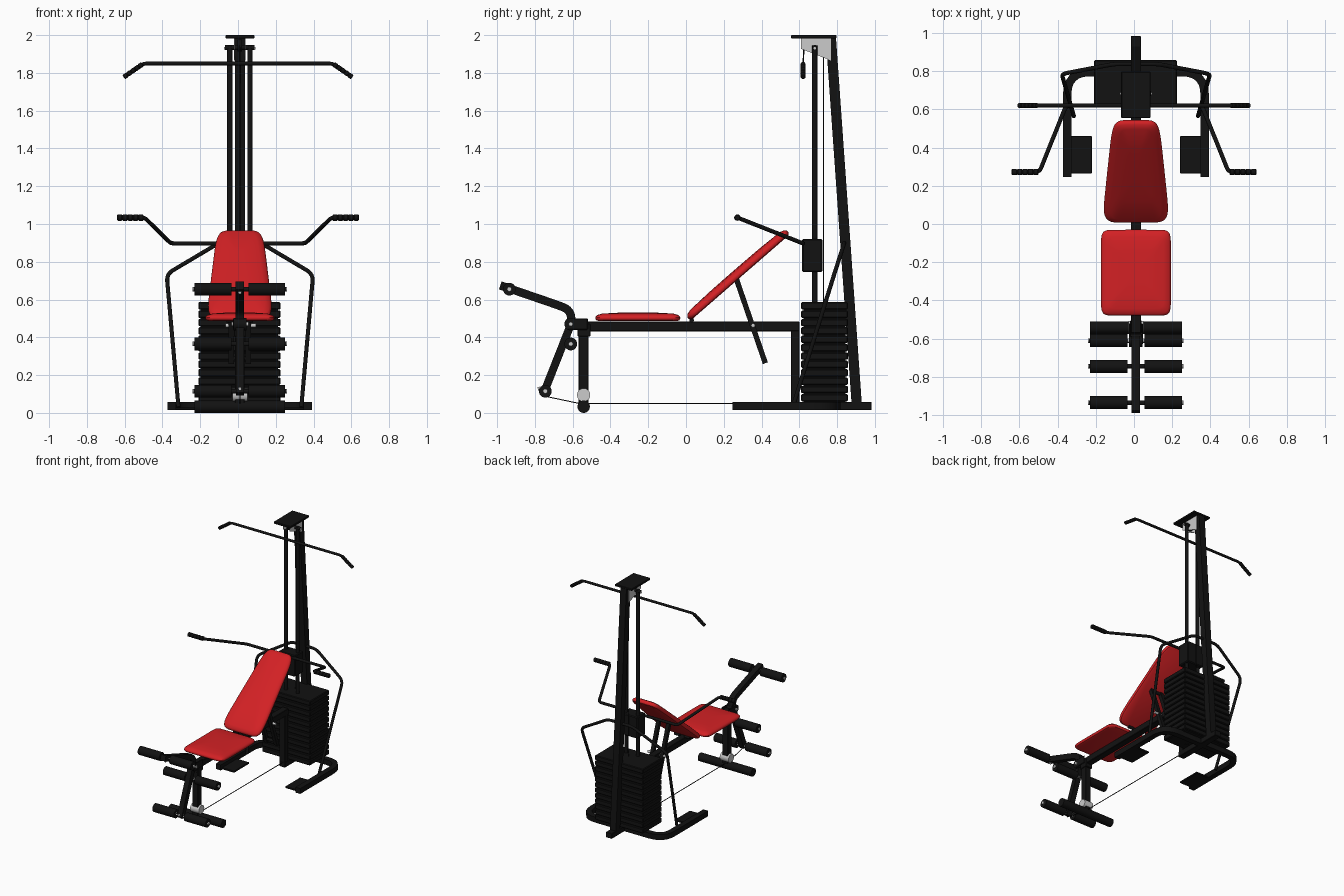
import bpy, bmesh, math
from mathutils import Vector, Matrix

if "Cube" in bpy.data.objects:
    bpy.data.objects.remove(bpy.data.objects["Cube"])

CX = 0.01  # frame centre line


def mat(name, col):
    m = bpy.data.materials.new(name)
    m.diffuse_color = (*col, 1)
    m.use_nodes = True
    m.node_tree.nodes["Principled BSDF"].inputs["Base Color"].default_value = m.diffuse_color
    return m


BLACK = mat("black_paint", (0.006, 0.006, 0.006))
RED = mat("red_vinyl", (0.65, 0.015, 0.018))
X, Y, Z = Vector((1, 0, 0)), Vector((0, 1, 0)), Vector((0, 0, 1))


def finish(bm, name, m):
    bmesh.ops.recalc_face_normals(bm, faces=bm.faces)
    me = bpy.data.meshes.new(name)
    bm.to_mesh(me)
    bm.free()
    ob = bpy.data.objects.new(name, me)
    bpy.context.collection.objects.link(ob)
    if m:
        me.materials.append(m)
    return ob


def skin(name, rings, m):
    """Closed skin over a list of equal-length point rings."""
    bm = bmesh.new()
    vs = [[bm.verts.new(p) for p in r] for r in rings]
    n = len(rings[0])
    for a, b in zip(vs, vs[1:]):
        for i in range(n):
            bm.faces.new((a[i], a[(i + 1) % n], b[(i + 1) % n], b[i]))
    bm.faces.new(vs[0])
    bm.faces.new(vs[-1])
    return finish(bm, name, m)


def box(name, x, y, z, m=BLACK, bevel=0.003):
    bm = bmesh.new()
    size = Vector((x[1] - x[0], y[1] - y[0], z[1] - z[0]))
    mid = Vector((x[0] + x[1], y[0] + y[1], z[0] + z[1])) / 2
    bmesh.ops.create_cube(bm, matrix=Matrix.Translation(mid) @ Matrix.Diagonal((*size, 1)))
    if bevel:
        bmesh.ops.bevel(bm, geom=bm.edges[:], offset=bevel, segments=1, affect='EDGES')
    return finish(bm, name, m)


def tube(name, pts, r, up=X, n=14, fillet=0.0, square=False, m=BLACK):
    """Round or square tube along a path; r is one radius or one per point."""
    pts = [Vector(p) for p in pts]
    if fillet:
        out = [pts[0]]
        for a, p, b in zip(pts, pts[1:], pts[2:]):
            s, e = p + (a - p).normalized() * fillet, p + (b - p).normalized() * fillet
            out += [s.lerp(p, t / 6).lerp(p.lerp(e, t / 6), t / 6) for t in range(7)]
        pts = out + [pts[-1]]
    rs = r if isinstance(r, list) else [r] * len(pts)
    if square:
        n, rs = 4, [q * math.sqrt(2) for q in rs]
    rings = []
    for i, p in enumerate(pts):
        t = Vector()
        if i:
            t += (p - pts[i - 1]).normalized()
        if i < len(pts) - 1:
            t += (pts[i + 1] - p).normalized()
        s = t.normalized().cross(up).normalized()
        u = s.cross(t).normalized()
        ang = [2 * math.pi * (k + 0.5) / n for k in range(n)]
        rings.append([p + (s * math.cos(a) + u * math.sin(a)) * rs[i] for a in ang])
    return skin(name, rings, m)


def xrod(name, y, z, r, x0, x1, m=BLACK, n=20):
    return tube(name, [(CX + x0, y, z), (CX + x1, y, z)], r, Z, n, m=m)


def grip(name, a, b, r, up):
    """Ridged hand grip."""
    a, b = Vector(a), Vector(b)
    prof = [(0, .75), (.03, 1)]
    for k in range(1, 5):
        prof += [(k / 5 - .03, 1), (k / 5, .78), (k / 5 + .03, 1)]
    prof += [(.97, 1), (1, .75)]
    tube(name, [a.lerp(b, t) for t, _ in prof], [r * q for _, q in prof], up)


def cushion(name, length, w_low, w_high, thick, power, mtx):
    """Padded tapered cushion: v axis is length, z is the padded side."""
    rings = []
    for s, h in [(.9, 0), (.97, .1), (.995, .25), (1, .4), (.985, .55), (.94, .72), (.8, .88), (.5, .98), (.15, 1)]:
        ring = []
        for k in range(64):
            a = 2 * math.pi * k / 64
            c, d = math.cos(a), math.sin(a)
            u = math.copysign(abs(c) ** (2 / power), c)
            v = math.copysign(abs(d) ** (2 / power), d)
            w = w_low + (w_high - w_low) * (v + 1) / 2
            inset = (1 - s) * w_low
            ring.append(mtx @ Vector((u * max(w - inset, w * .1), v * (length / 2 - (inset if s > .7 else (1 - s) * length / 2)), h * thick)))
        rings.append(ring)
    return skin(name, rings, RED)


# cushions
cushion("seat", .45, .183, .183, .045, 11, Matrix.Translation((CX, -.255, .486)))
cushion("backrest", .70, .178, .122, .05, 7,
        Matrix.Translation((CX, .287, .717)) @ Matrix.Rotation(math.atan2(.656, .755), 4, 'X'))

# floor frame: bent U tube, spine and foot plates
tube("base_u_tube", [(CX - .36, .245, .036), (CX - .36, .795, .036), (CX + .36, .795, .036), (CX + .36, .245, .036)],
     .022, Z, fillet=.12, square=True)
box("base_spine", (CX - .027, CX + .027), (.555, .983), (.014, .058))
for s in (-1, 1):
    x = sorted((CX + s * .23, CX + s * .36))
    box("foot_plate", x, (.265, .46), (.014, .028))

# bench frame
box("bench_rail", (CX - .027, CX + .027), (-.57, .60), (.432, .483))
box("rear_bench_post", (CX - .025, CX + .025), (.556, .602), (.05, .45))
box("front_leg", (CX - .025, CX + .025), (-.568, -.516), (.04, .45))
box("front_leg_gusset", (CX - .03, CX + .03), (-.575, -.505), (.405, .47))
xrod("front_foot", -.542, .033, .033, -.24, .24)
for s in (-1, 1):
    tube("backrest_strut", [(CX + s * .045, .267, .708), (CX + s * .045, .42, .263)], .014, square=True)
    xrod("backrest_hinge", .03, .49, .012, s * .02, s * .07)
xrod("strut_pivot", .355, .463, .01, -.075, .085, m=None)
xrod("strut_crossbar", .27, .70, .012, -.06, .06)
xrod("strut_lower_crossbar", .41, .29, .012, -.06, .06)

# leg developer: pivot, arms and foam rollers
for s in (-1, 1):
    x = sorted((CX + s * .028, CX + s * .036))
    box("pivot_bracket", x, (-.63, -.52), (.44, .50))
xrod("leg_pivot", -.61, .47, .034, -.035, .035)
xrod("pivot_bolt", -.61, .47, .011, -.045, .045, m=None)
tube("leg_arm_upper", [(CX, -.605, .46), (CX, -.61, .545), (CX, -.70, .578), (CX, -.983, .675)],
     .022, fillet=.045, square=True)
tube("leg_arm_lower", [(CX, -.605, .48), (CX, -.755, .10)], .021, square=True)
for y, z in [(-.935, .655), (-.61, .365), (-.745, .115)]:
    xrod("roller_axle", y, z, .012, -.245, .245)
    for s in (-1, 1):
        xrod("foam_roller", y, z, .034, s * .045, s * .24)
    xrod("axle_bolt", y, z, .012, -.25, .25, None)
for y, z in [(-.945, .64), (-.64, .39), (-.772, .13)]:
    tube("arm_screw", [(CX, y, z), (CX, y - .012, z - .003)], .009, m=None)

# low pulley and cable
xrod("low_pulley", -.542, .095, .035, -.04, .04, None, 24)
tube("low_cable", [(CX, -.755, .09), (CX, -.565, .05), (CX, .58, .048)], .003, n=6)

# upright column, guide rods and top
tube("main_column", [(CX, .905, .03), (CX, .767, 1.985)], .027, square=True)
for s in (-1, 1):
    tube("guide_rod", [(CX + s * .053, .682, .05), (CX + s * .053, .682, 1.945)], .014)
xrod("top_cross_pin", 0.682, 1.935, .013, -.078, .078)
xrod("top_pin_bolt", 0.682, 1.93, .007, -.083, .083, None)
box("top_plate", (CX - .077, CX + .077), (.555, .797), (1.983, 2.0))
outline = [(.61, 1.984), (.768, 1.984), (.768, 1.865), (.61, 1.927)]
for s in (-1, 1):
    skin("top_gusset", [[(CX + s * q, y, z) for y, z in outline] for q in (.027, .031)], None)
xrod("top_pulley", .66, 1.945, .032, -.012, .012, n=24)

# weight stack
box("stack_core", (-.198, .213), (.622, .845), (.055, .58), bevel=0)
for k in range(12):
    z = .06 + k * .0443
    box("weight_plate", (-.21, .225), (.61, .857), (z, z + .039), bevel=.005)
tube("stack_cable", [(CX, .727, .58), (CX, .727, 1.94)], .003, n=6)

# press carriage and press arm
box("press_carriage", (CX - .075, CX + .075), (.615, .722), (.745, .92), bevel=.006)
tube("press_arm", [(-.635, .272, 1.034), (-.495, .272, 1.034), (-.355, .62, .897),
                   (.355, .62, .897), (.495, .272, 1.034), (.635, .272, 1.034)], .011, Vector((0, .37, .93)), fillet=.025)
for s in (-1, 1):
    grip("press_grip", (s * .50, .272, 1.034), (s * .64, .272, 1.034), .017, Z)

# side brace tube running from the base round the column
tube("side_brace", [(CX - .325, .565, .03), (CX - .388, .785, .735), (CX - .11, .838, .90),
                    (CX + .11, .838, .90), (CX + .388, .785, .735), (CX + .325, .565, .03)], .011, Y, fillet=.04)

# overhead pull bar
tube("pull_bar", [(-.6, .62, 1.78), (-.5, .62, 1.85), (.5, .62, 1.85), (.6, .62, 1.78)], .01, Y, fillet=.02)
for s in (-1, 1):
    grip("pull_bar_grip", (s * .505, .62, 1.847), (s * .605, .62, 1.777), .0135, Y)
tube("pull_bar_cable", [(CX, .62, 1.85), (CX, .625, 1.945)], .004, n=6)

bpy.ops.object.select_all(action='SELECT')
bpy.context.view_layer.objects.active = bpy.context.selected_objects[0]
bpy.ops.object.shade_smooth_by_angle(angle=math.radians(35))
